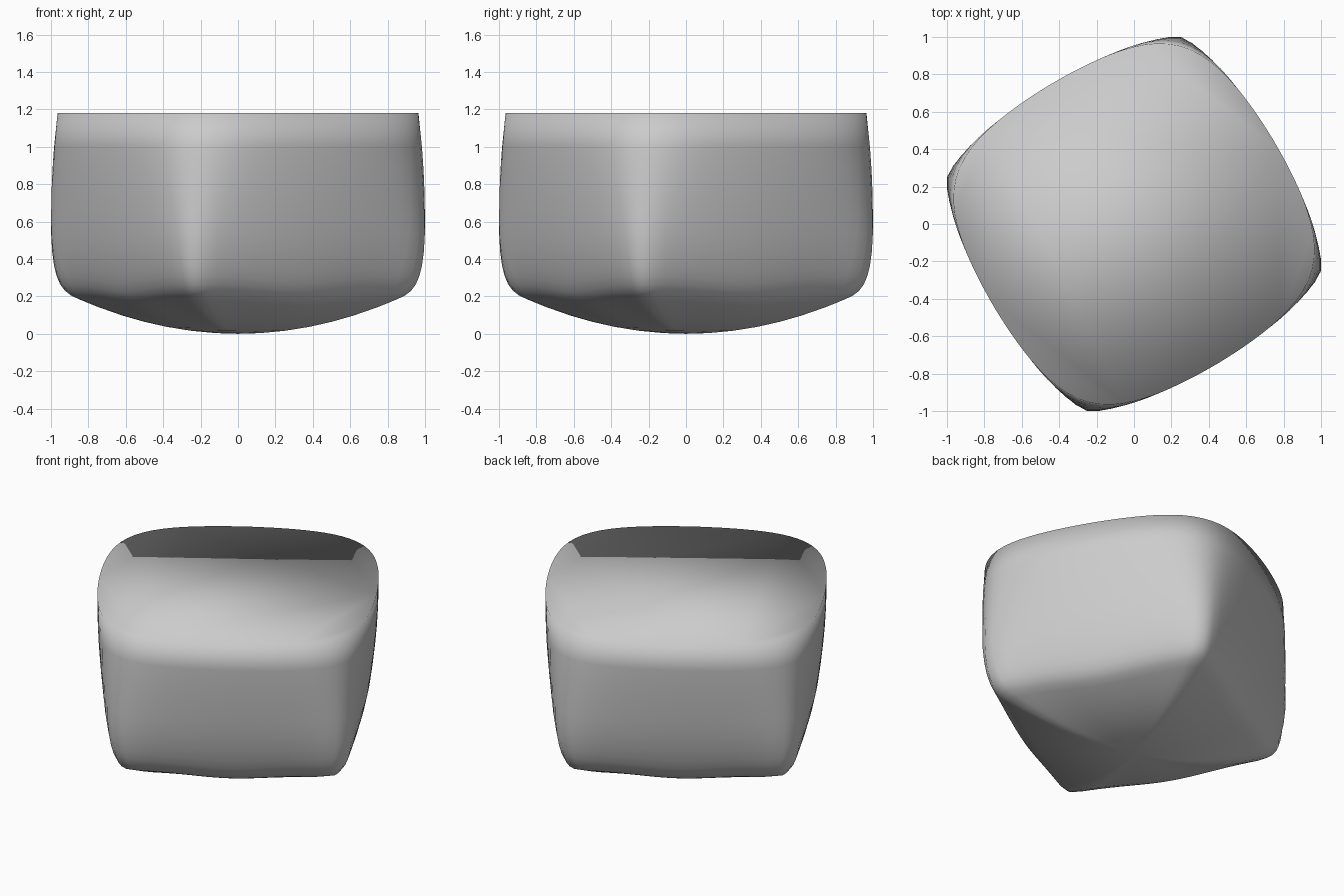
import bpy, bmesh, math

if "Cube" in bpy.data.objects:
    bpy.data.objects.remove(bpy.data.objects["Cube"])

N = 96                         # points per ring
FACE_ANGLE = math.radians(30.8)  # direction of one side's normal


def face_radius(angle, mid, corner):
    """Distance from the axis to one bulged side, in the given direction."""
    c, s = math.cos(angle), math.sin(angle)
    if c < 0.05:
        return 20.0
    b = max((mid - corner) / corner ** 2, 1e-4)
    q = b * s * s
    if q < 1e-7:
        return mid / c
    return (-c + math.sqrt(c * c + 4 * q * mid)) / (2 * q)


def section(z, scale):
    """Rounded square: flat-sided and crisp low down, fuller and softer at the top."""
    t = min(max((z - 0.2) / 0.98, 0), 1)
    mid = 0.87 - 0.115 * (1 - t) ** 2
    corner = 0.747 + 0.033 * t
    k = 30 * 0.2 ** t
    # underside bows down between the corners, fading out up the wall
    bow = 0.04 * scale ** 2 * min(max((0.6 - z) / 0.35, 0), 1)
    pts = []
    for i in range(N):
        a = 2 * math.pi * i / N
        total = sum(face_radius(a - j * math.pi / 2, mid, corner) ** -k for j in range(4))
        r = scale * total ** (-1 / k)
        dz = bow * (math.sin(2 * a) ** 2 - 0.6)
        pts.append((r * math.cos(a + FACE_ANGLE), r * math.sin(a + FACE_ANGLE), z + dz))
    return pts


# domed underside, rounded lower edge, then walls up to the flat rim
profile = [(s, 0.24 * s * s) for s in (0.12, 0.25, 0.38, 0.5, 0.62, 0.74, 0.83, 0.89)]
profile += [(0.925, 0.217), (0.95, 0.25), (0.968, 0.295), (0.982, 0.35), (0.993, 0.43),
            (1, 0.53), (1, 0.64), (1, 0.76), (1, 0.88), (1, 1.0), (1, 1.18)]

bm = bmesh.new()
rings = [[bm.verts.new(p) for p in section(z, s)] for s, z in profile]
for low, high in zip(rings, rings[1:]):
    for i in range(N):
        j = (i + 1) % N
        bm.faces.new((low[i], low[j], high[j], high[i]))

# bottom fan and flat top cap
tip = bm.verts.new((0, 0, 0))
for i in range(N):
    bm.faces.new((tip, rings[0][(i + 1) % N], rings[0][i]))
bm.faces.new(rings[-1])
for f in bm.faces:
    f.smooth = True

mesh = bpy.data.meshes.new("rounded_block")
bm.to_mesh(mesh)
bm.free()
block = bpy.data.objects.new("rounded_block", mesh)
bpy.context.collection.objects.link(block)
